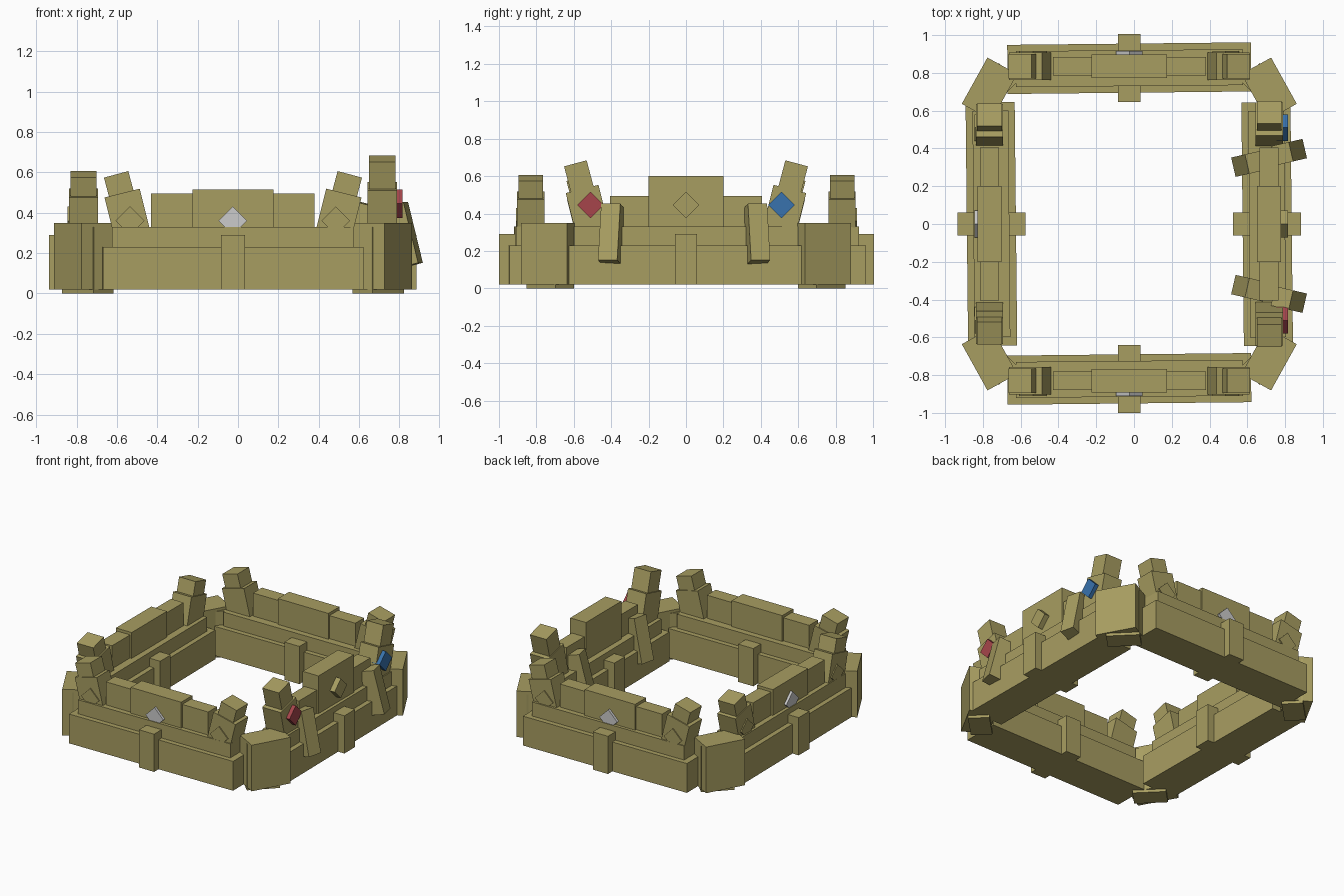
import bpy
from math import radians
from mathutils import Matrix, Vector

if "Cube" in bpy.data.objects:
    bpy.data.objects.remove(bpy.data.objects["Cube"])


def material(name, rgb):
    m = bpy.data.materials.new(name)
    m.diffuse_color = (*rgb, 1)
    m.use_nodes = True
    m.node_tree.nodes["Principled BSDF"].inputs["Base Color"].default_value = m.diffuse_color
    return m


OLIVE = material("olive", (0.39, 0.34, 0.12))
RED = material("red", (0.38, 0.06, 0.07))
BLUE = material("blue", (0.04, 0.17, 0.42))
CX = -0.025  # the ring sits slightly left because of the clips on the right


def box(name, size, center, frame, mat=OLIVE, tilt=0, lean=0, yaw=0):
    """Box in a wall frame: x along the wall, y outward, z up. Angles in degrees."""
    bpy.ops.mesh.primitive_cube_add(size=1)
    o = bpy.context.object
    o.name = name
    rot = (Matrix.Rotation(radians(yaw), 4, 'Z')
           @ Matrix.Rotation(radians(lean), 4, 'X')
           @ Matrix.Rotation(radians(tilt), 4, 'Y'))
    scale = Matrix.Diagonal((*size, 1))
    o.data.transform(frame @ Matrix.Translation(Vector(center)) @ rot @ scale)
    o.data.update()
    if mat:
        o.data.materials.append(mat)
    return o


def span(name, length, width, z0, z1, frame, u=0, v=0, **kw):
    return box(name, (length, width, z1 - z0), (u, v, (z0 + z1) / 2), frame, **kw)


# side name, frame angle, distance from centre
walls = (("front", 180, 0.82), ("right", -90, 0.73), ("back", 0, 0.825), ("left", 90, 0.73))
for side, angle, dist in walls:
    F = (Matrix.Translation((CX, 0, 0)) @ Matrix.Rotation(radians(angle), 4, 'Z')
         @ Matrix.Translation((0, dist, 0)))
    main = side == "right"

    # stepped wall
    span(side + "_base", 1.29, 0.26, 0.02, 0.23, F, yaw=0.6)
    span(side + "_ledge", 1.2, 0.19, 0.2, 0.33, F, yaw=0.5)
    span(side + "_parapet", 0.81, 0.10, 0.3, 0.495, F, v=0.01)
    span(side + "_crest", 0.4, 0.125, 0.3, 0.6 if main else 0.515, F, v=0.01)
    span(side + "_clasp", 0.12, 0.36, 0.02, 0.29, F)

    # leaning posts with a stub at their foot
    for s in (-1, 1):
        h = 0.4 if main else 0.3
        zc = 0.475 if main else 0.445
        box(side + "_post", (0.125, 0.13, h), (s * 0.54, 0.01, zc), F, tilt=s * 15)
        box(side + "_post_foot", (0.18, 0.145, 0.25 if main else 0.2),
            (s * 0.525, 0.01, 0.41 if main else 0.4), F, tilt=s * 14)

    # diamond gems
    gz, gv = (0.445, 0.08) if main else (0.36, 0.06)
    colors = (BLUE, OLIVE, RED) if main else (OLIVE, None, OLIVE)
    for u, mat in zip((-0.51, 0, 0.51), colors):
        box(side + "_gem", (0.1, 0.06, 0.1), (u, gv, gz), F, mat=mat, tilt=45)

    # splayed slats straddling the right wall
    if main:
        for s in (-1, 1):
            for d in (-1, 1):
                u = s * (0.36 + d * 0.03) + 0.01
                box("slat", (0.105, 0.1, 0.31), (u, 0.01 + d * 0.105, 0.29), F,
                    lean=d * 14, yaw=-s * 13)

# corner blocks
C = Matrix.Translation((CX, 0, 0))
for sx in (-1, 1):
    for sy in (-1, 1):
        k = sx * sy
        box("corner_block", (0.28, 0.18, 0.33), (sx * 0.74, sy * 0.715, 0.185), C, yaw=-k * 61)
        box("corner_core", (0.22, 0.14, 0.33), (sx * 0.72, sy * 0.725, 0.165), C, yaw=-k * 45)
